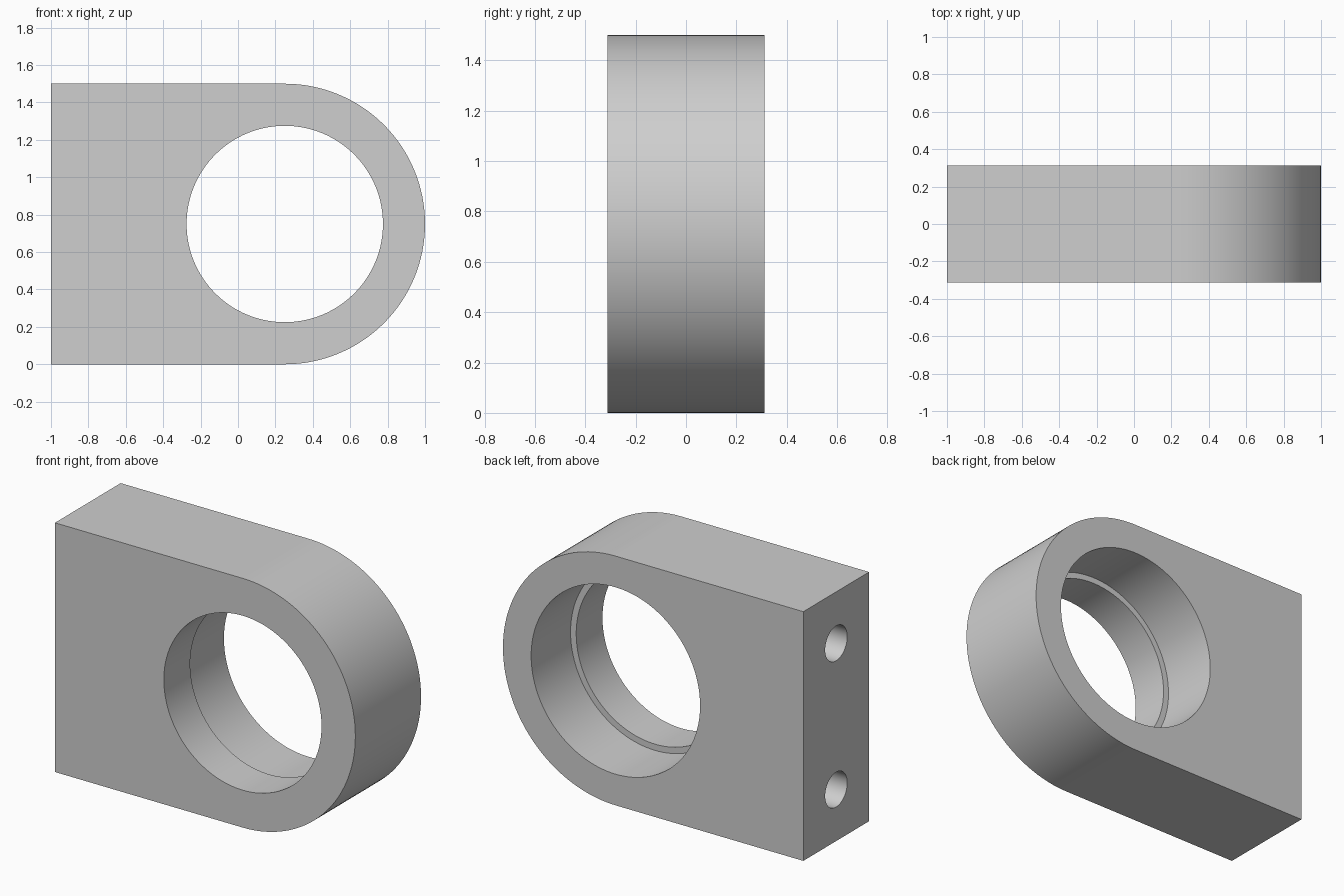
import bpy
import bmesh
from math import sin, cos, pi, radians
from mathutils import Matrix, Vector

WIDTH, HEIGHT, DEPTH = 2.0, 1.5, 0.625
RADIUS = HEIGHT / 2
BORE = Vector((WIDTH / 2 - RADIUS, 0, RADIUS))

cube = bpy.data.objects.get("Cube")
if cube:
    bpy.data.objects.remove(cube, do_unlink=True)

# Grey metal
metal = bpy.data.materials.new("grey_metal")
metal.use_nodes = True
metal.diffuse_color = (0.62, 0.62, 0.62, 1)
metal.node_tree.nodes["Principled BSDF"].inputs["Base Color"].default_value = metal.diffuse_color


def add_object(name, bm):
    bmesh.ops.recalc_face_normals(bm, faces=bm.faces)
    mesh = bpy.data.meshes.new(name)
    bm.to_mesh(mesh)
    bm.free()
    mesh.materials.append(metal)
    obj = bpy.data.objects.new(name, mesh)
    bpy.context.collection.objects.link(obj)
    return obj


def cutter(name, axis, start, end, radius, segments):
    """Cylinder running between two points along the given axis."""
    bm = bmesh.new()
    matrix = Matrix.Translation((start + end) / 2) @ Matrix.Rotation(pi / 2, 4, axis)
    bmesh.ops.create_cone(bm, cap_ends=True, segments=segments, radius1=radius,
                          radius2=radius, depth=(end - start).length, matrix=matrix)
    obj = add_object(name, bm)
    obj.hide_render = True
    return obj


# Housing block: square at one end, half round at the other
bm = bmesh.new()
steps = 64
outline = [(-WIDTH / 2, HEIGHT), (-WIDTH / 2, 0)]
for i in range(steps + 1):
    a = -pi / 2 + pi * i / steps
    outline.append((BORE.x + RADIUS * cos(a), BORE.z + RADIUS * sin(a)))
face = bm.faces.new([bm.verts.new((x, -DEPTH / 2, z)) for x, z in outline])
sweep = bmesh.ops.extrude_face_region(bm, geom=[face])
bmesh.ops.translate(bm, vec=(0, DEPTH, 0),
                    verts=[v for v in sweep["geom"] if isinstance(v, bmesh.types.BMVert)])
housing = add_object("bearing_housing", bm)

# Through bore, wider seat from the back, and two blind bolt holes
along = Vector((0, 1, 0))
cutters = [
    cutter("bore_cutter", 'X', BORE - along, BORE + along, 0.525, 128),
    cutter("seat_cutter", 'X', BORE - along * 0.0625, BORE + along, 0.5625, 128),
]
for side, offset in (("lower", -0.44), ("upper", 0.44)):
    z = RADIUS + offset
    cutters.append(cutter(side + "_bolt_hole_cutter", 'Y',
                          Vector((-1.1, 0, z)), Vector((-0.4, 0, z)), 0.105, 48))

for tool in cutters:
    mod = housing.modifiers.new(tool.name, 'BOOLEAN')
    mod.operation = 'DIFFERENCE'
    mod.solver = 'EXACT'
    mod.object = tool

# Apply the cuts and drop the helpers
bpy.ops.object.select_all(action='DESELECT')
bpy.context.view_layer.objects.active = housing
housing.select_set(True)
for tool in cutters:
    bpy.ops.object.modifier_apply(modifier=tool.name)
    bpy.data.objects.remove(tool, do_unlink=True)
bpy.ops.object.shade_smooth_by_angle(angle=radians(30))
